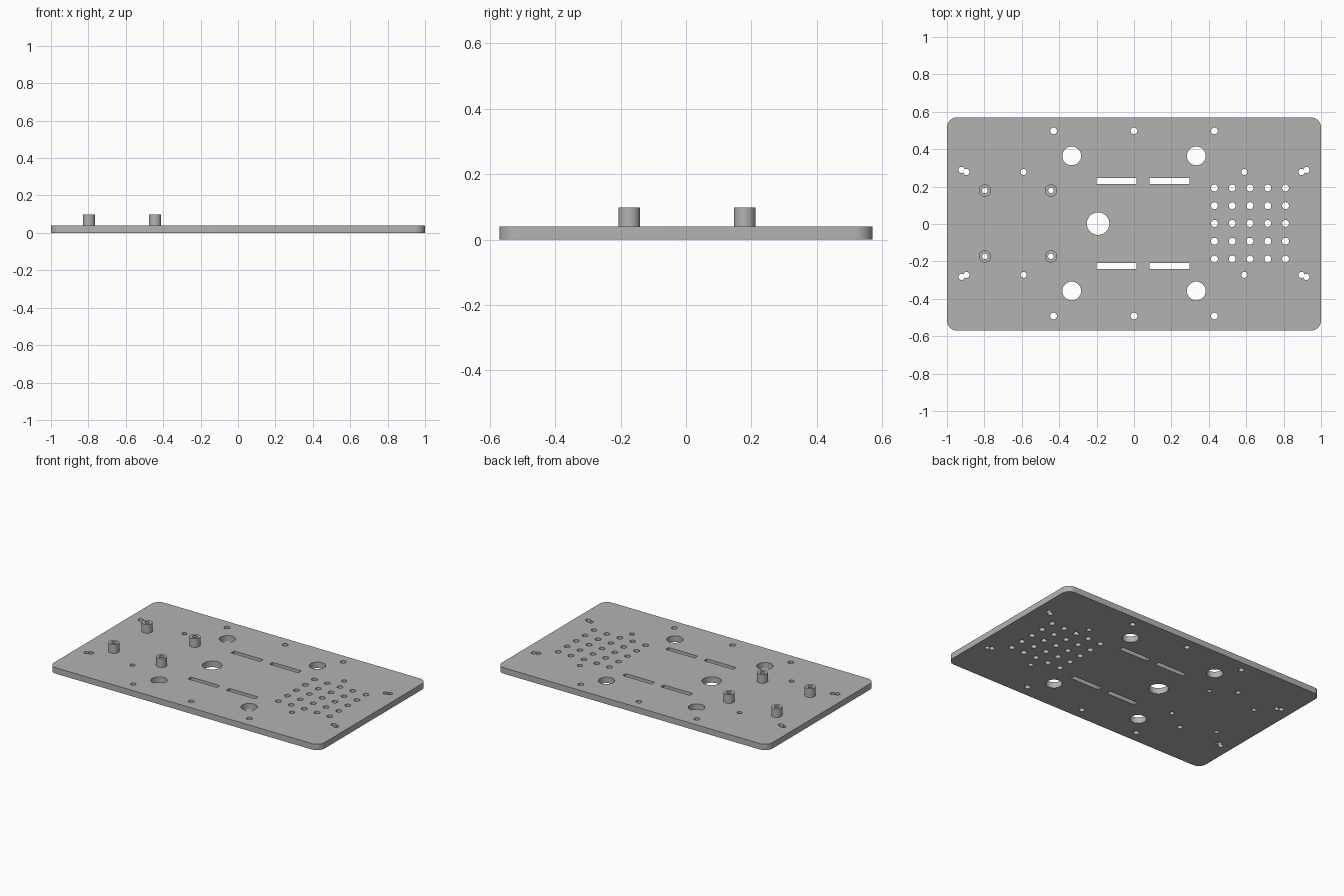
import bpy
import bmesh
from math import pi, cos, sin, acos, atan2, hypot, radians

cube = bpy.data.objects.get("Cube")
if cube:
    bpy.data.objects.remove(cube, do_unlink=True)

# One grey material
grey = bpy.data.materials.new("plain_grey")
grey.use_nodes = True
colour = (0.45, 0.45, 0.45, 1)
grey.diffuse_color = colour
grey.node_tree.nodes["Principled BSDF"].inputs["Base Color"].default_value = colour

THICK, TOP = 0.04, 0.098


def arc(x, y, r, start, end, steps):
    return [(x + r * cos(start + (end - start) * i / steps),
             y + r * sin(start + (end - start) * i / steps)) for i in range(steps + 1)]


def circle(x, y, r, steps=32):
    return arc(x, y, r, 0, 2 * pi, steps)[:-1]


def rectangle(x, y, hx, hy):
    return [(x - hx, y - hy), (x + hx, y - hy), (x + hx, y + hy), (x - hx, y + hy)]


def rounded_rectangle(hx, hy, r):
    points = []
    for i, (sx, sy) in enumerate([(1, 1), (-1, 1), (-1, -1), (1, -1)]):
        points += arc(sx * (hx - r), sy * (hy - r), r, i * pi / 2, (i + 1) * pi / 2, 12)
    return points


def twin_hole(x1, y1, x2, y2, r):
    """Outline of two overlapping round holes."""
    d = atan2(y2 - y1, x2 - x1)
    a = acos(hypot(x2 - x1, y2 - y1) / 2 / r)
    return (arc(x1, y1, r, d + a, d + 2 * pi - a, 20)[:-1]
            + arc(x2, y2, r, d - pi + a, d + pi - a, 20)[:-1])


def extruded(name, loops, z0, z1):
    """Solid from an outer loop and hole loops, between two heights."""
    curve = bpy.data.curves.new(name + "_profile", 'CURVE')
    curve.dimensions = '2D'
    curve.fill_mode = 'BOTH'
    curve.extrude = (z1 - z0) / 2
    for loop in loops:
        spline = curve.splines.new('POLY')
        spline.points.add(len(loop) - 1)
        for point, (x, y) in zip(spline.points, loop):
            point.co = (x, y, 0, 1)
        spline.use_cyclic_u = True
    helper = bpy.data.objects.new(name + "_profile", curve)
    bpy.context.collection.objects.link(helper)
    mesh = bpy.data.meshes.new_from_object(helper)
    bpy.data.objects.remove(helper, do_unlink=True)
    bm = bmesh.new()
    bm.from_mesh(mesh)
    bmesh.ops.remove_doubles(bm, verts=bm.verts, dist=0.00005)
    bmesh.ops.recalc_face_normals(bm, faces=bm.faces)
    bmesh.ops.translate(bm, verts=bm.verts, vec=(0, 0, (z0 + z1) / 2))
    bm.to_mesh(mesh)
    bm.free()
    mesh.materials.clear()
    mesh.materials.append(grey)
    obj = bpy.data.objects.new(name, mesh)
    bpy.context.collection.objects.link(obj)
    bpy.ops.object.select_all(action='DESELECT')
    obj.select_set(True)
    bpy.context.view_layer.objects.active = obj
    bpy.ops.object.shade_smooth_by_angle(angle=radians(35))
    return obj


# Standoff positions
posts = [(x, 0.003 + s * 0.176) for x in (-0.797, -0.444) for s in (-1, 1)]

# Plate outline, then every opening
loops = [rounded_rectangle(1, 0.57, 0.055)]
loops.append(circle(-0.192, 0.002, 0.06, 48))
for s in (-1, 1):
    # Large holes, edge holes, side holes
    loops += [circle(x, 0.003 + s * 0.361, 0.05, 48) for x in (-0.333, 0.333)]
    loops += [circle(x, 0.003 + s * 0.495, 0.018) for x in (-0.43, 0, 0.43)]
    loops += [circle(x, 0.003 + s * 0.275, 0.016) for x in (-0.59, 0.59)]
    # Strap slots
    loops += [rectangle(x, 0.003 + s * 0.228, 0.107, 0.016) for x in (-0.094, 0.189)]
    # Twin holes near the corners
    loops += [twin_hole(t * 0.922, 0.003 + s * 0.286, t * 0.896, 0.003 + s * 0.275, 0.0165)
              for t in (-1, 1)]
# Vent grid
loops += [circle(0.43 + 0.095 * i, 0.003 + 0.095 * (j - 2), 0.0185)
          for i in range(5) for j in range(5)]
loops += [circle(x, y, 0.015) for x, y in posts]
extruded("base_plate", loops, 0, THICK)

# Hollow standoffs
for i, (x, y) in enumerate(posts):
    extruded(f"standoff_{i + 1}", [circle(x, y, 0.033), circle(x, y, 0.015)], THICK, TOP)
